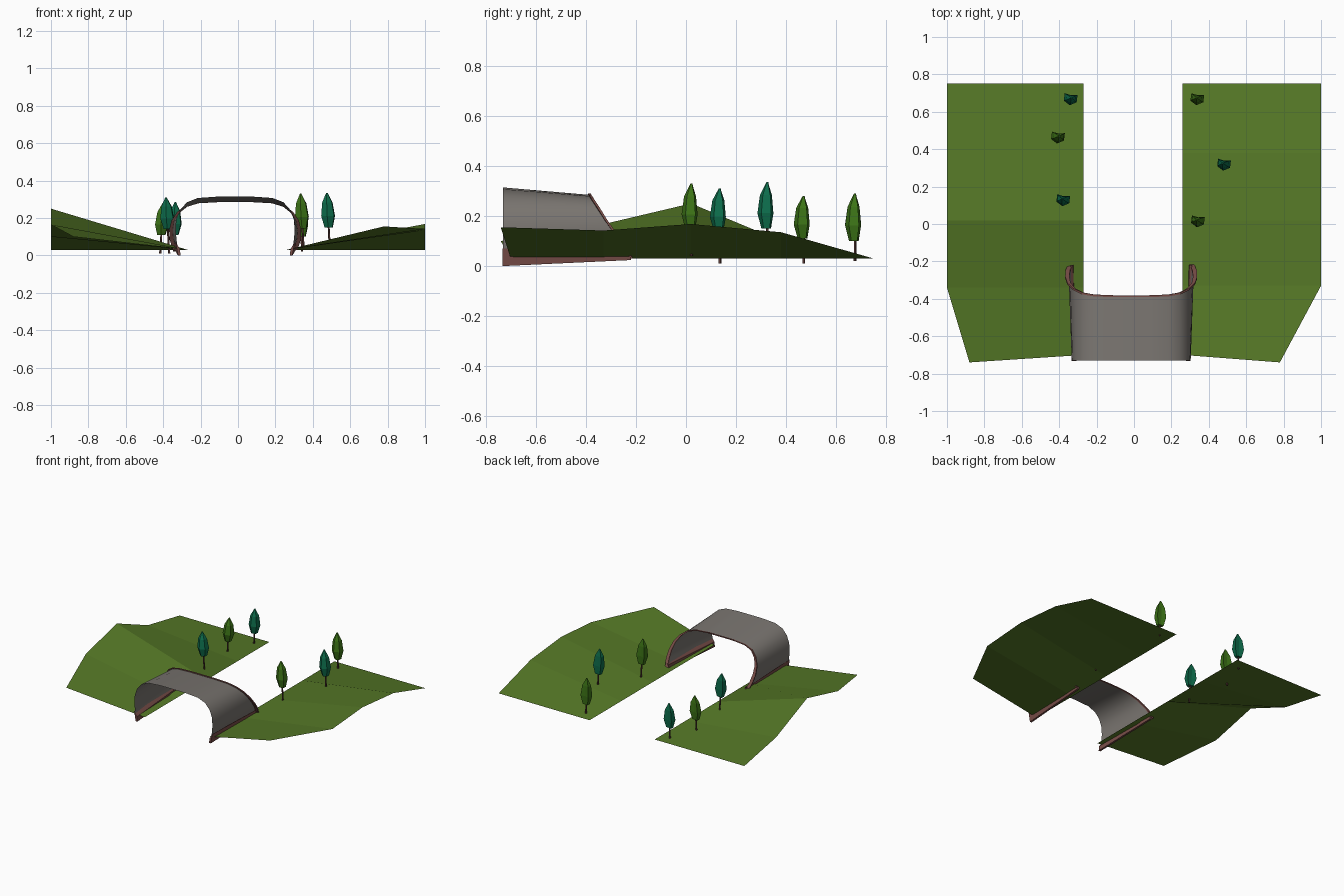
import bpy, bmesh, math
from mathutils import Vector

if "Cube" in bpy.data.objects:
    bpy.data.objects.remove(bpy.data.objects["Cube"])


def mat(name, rgb):
    m = bpy.data.materials.new(name)
    m.diffuse_color = (*rgb, 1)
    m.use_nodes = True
    m.node_tree.nodes["Principled BSDF"].inputs["Base Color"].default_value = m.diffuse_color
    return m


GRASS = mat("grass green", (0.092, 0.19, 0.02))
STONE = mat("stone grey", (0.19, 0.175, 0.16))
BRICK = mat("red brown brick", (0.19, 0.075, 0.065))
BARK = mat("bark brown", (0.10, 0.04, 0.034))
LEAF = mat("leaf green", (0.045, 0.17, 0.008))
TEAL = mat("blue green leaf", (0.004, 0.15, 0.07))


def make(name, verts, faces, material, smooth=False):
    me = bpy.data.meshes.new(name)
    me.from_pydata(verts, [], faces)
    me.materials.append(material)
    bm = bmesh.new()
    bm.from_mesh(me)
    bmesh.ops.recalc_face_normals(bm, faces=bm.faces)
    bm.to_mesh(me)
    bm.free()
    ob = bpy.data.objects.new(name, me)
    bpy.context.collection.objects.link(ob)
    if smooth:
        bpy.context.view_layer.objects.active = ob
        ob.select_set(True)
        bpy.ops.object.shade_smooth_by_angle(angle=math.radians(40))
        ob.select_set(False)
    return ob


def loft(name, rows, material, closed=False, caps=False, smooth=False):
    n = len(rows[0])
    faces = []
    for r in range(len(rows) - 1):
        for i in range(n if closed else n - 1):
            j = (i + 1) % n
            faces.append((r * n + i, r * n + j, (r + 1) * n + j, (r + 1) * n + i))
    if caps:
        last = (len(rows) - 1) * n
        faces += [tuple(range(n)), tuple(last + i for i in range(n))]
    return make(name, [p for row in rows for p in row], faces, material, smooth)


# Grassy banks: straight inner edge, hilly outer edge
def bank(name, inner_x, outer):
    inner = [(inner_x, max(p[1], -0.70), 0.03) for p in outer]
    ob = loft(name, [inner, outer], GRASS)
    for p in ob.data.polygons:      # tops face upward
        if p.normal.z < 0:
            p.flip()


bank("left_bank", -0.27, [(-0.88, -0.74, 0.10), (-1, -0.34, 0.165), (-1, 0.02, 0.25),
                          (-1, 0.38, 0.10), (-1, 0.75, 0.03)])
bank("right_bank", 0.26, [(0.78, -0.74, 0.155), (1, -0.33, 0.142), (1, 0.02, 0.168),
                          (1, 0.38, 0.135), (1, 0.75, 0.03)])

# Tunnel arch: horseshoe half profiles mirrored about its centre line
CX = -0.015
front = [(0.298, 0.0), (0.312, 0.07), (0.318, 0.13), (0.314, 0.19), (0.295, 0.243),
         (0.258, 0.284), (0.20, 0.307), (0.10, 0.314)]
back_y = [-0.215, -0.25, -0.285, -0.32, -0.348, -0.370, -0.381, -0.385]
widen = [0.015, 0.018, 0.016, 0.012, 0.006, 0.002, 0, 0]


def arch(half):
    return ([Vector((CX - x, y, z)) for x, y, z in half]
            + [Vector((CX + x, y, z)) for x, y, z in reversed(half)])


front_row = arch([(x, -0.73, z) for x, z in front])
back_half = [(x + w, y, 0.03 + z * 0.81) for (x, z), y, w in zip(front, back_y, widen)]
back_row = arch(back_half)
loft("tunnel_arch", [front_row, back_row], STONE, smooth=True)

# Rim round the rear opening, wider toward the feet
rim_w = [0.024, 0.024, 0.022, 0.018, 0.013, 0.009, 0.006, 0.006]


def rim_row(dy, scale):
    out = []
    for (x, y, z), w in zip(back_half, rim_w):
        d = Vector((x, 0, max(z - 0.16, 0) * 2.2)).normalized()
        out.append((x + d.x * w * scale - 0.003, y + dy, z + d.z * w * scale))
    return arch(out)


rows = [rim_row(-0.006, 0), rim_row(0.004, 0), rim_row(0.004, 1), rim_row(-0.006, 1)]
loft("tunnel_rim", rows + [rows[0]], BRICK)

# Brick footing along both sides of the arch
for side, name in ((-1, "left_footing"), (1, "right_footing")):
    rows = []
    for y, x0, x1, z0, z1 in ((-0.732, 0.298, 0.312, 0.0, 0.07), (-0.22, 0.313, 0.319, 0.024, 0.06)):
        rows.append([(CX + side * x, y, z) for x, z in
                     ((x0 - 0.006, z0), (x0 + 0.008, z0), (x1 + 0.006, z1), (x0 - 0.002, z0 + 0.035))])
    loft(name, rows, BRICK, closed=True, caps=True)


# Trees: thin leaning trunk and notched, faceted crown
def tree(i, x, y, base, low, top, lean, leaf):
    def ring(z, r, n, notch=1.0, off=0.4):
        s = lean * (z - low) / (top - low)
        return [(x + s + r * math.cos(a) * k, y + r * math.sin(a) * k, z)
                for j in range(n)
                for a, k in [(off + j * math.tau / n, notch if j == 1 else 1)]]
    h = top - low
    loft(f"trunk_{i}", [ring(base, 0.006, 5), ring(low + 0.3 * h, 0.005, 5)],
         BARK, closed=True, caps=True)
    loft(f"crown_{i}", [ring(low, 0.024, 6, 0.5), ring(low + 0.33 * h, 0.040, 6, 0.35),
                        ring(low + 0.72 * h, 0.030, 6, 0.4), ring(top, 0.004, 6)],
         leaf, closed=True, caps=True)


for i, t in enumerate([
        (-0.34, 0.675, 0.02, 0.11, 0.285, 0.005, TEAL),
        (-0.41, 0.47, 0.01, 0.11, 0.28, 0.01, LEAF),
        (-0.375, 0.135, 0.01, 0.14, 0.31, -0.01, TEAL),
        (0.34, 0.675, 0.02, 0.10, 0.29, -0.005, LEAF),
        (0.485, 0.325, 0.07, 0.15, 0.335, -0.01, TEAL),
        (0.345, 0.022, 0.04, 0.145, 0.33, -0.01, LEAF)]):
    tree(i + 1, *t)
